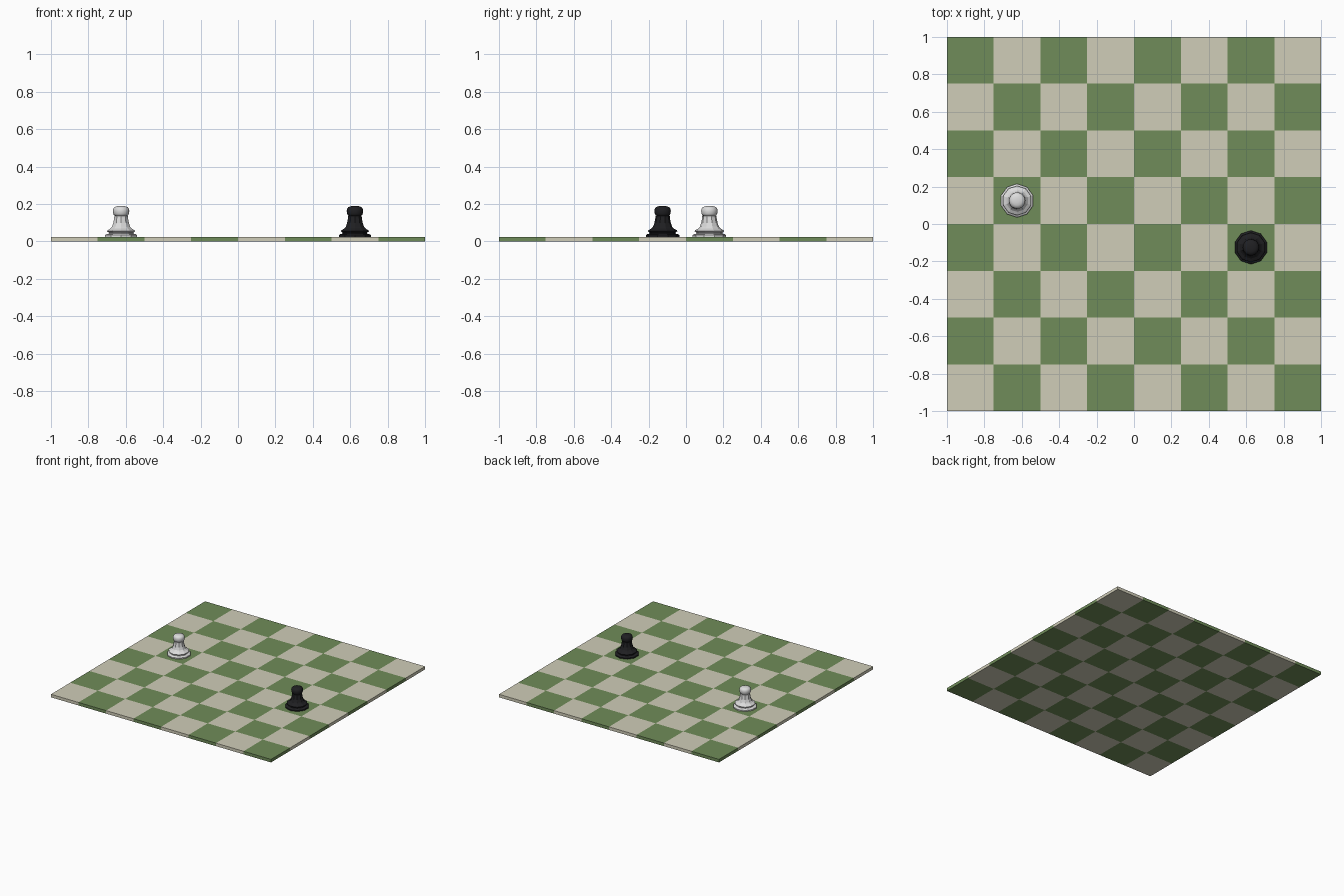
import bpy, bmesh, math

cube = bpy.data.objects.get("Cube")
if cube:
    bpy.data.objects.remove(cube, do_unlink=True)


def material(name, rgb):
    m = bpy.data.materials.new(name)
    m.use_nodes = True
    m.diffuse_color = (*rgb, 1)
    bsdf = next(n for n in m.node_tree.nodes if n.type == 'BSDF_PRINCIPLED')
    bsdf.inputs["Base Color"].default_value = (*rgb, 1)
    return m


CREAM = material("cream", (0.63, 0.61, 0.48))
GREEN = material("green", (0.16, 0.265, 0.10))
WHITE = material("white", (0.72, 0.72, 0.72))
BLACK = material("black", (0.014, 0.014, 0.016))

THICK = 0.025   # board thickness
SQUARE = 0.25   # side of one square


def finish(bm, name, mats, location=(0, 0, 0)):
    bmesh.ops.recalc_face_normals(bm, faces=bm.faces)
    mesh = bpy.data.meshes.new(name)
    bm.to_mesh(mesh)
    bm.free()
    for m in mats:
        mesh.materials.append(m)
    obj = bpy.data.objects.new(name, mesh)
    obj.location = location
    bpy.context.collection.objects.link(obj)
    return obj


def make_board():
    bm = bmesh.new()
    bmesh.ops.create_grid(bm, x_segments=8, y_segments=8, size=1)
    ext = bmesh.ops.extrude_face_region(bm, geom=bm.faces[:], use_keep_orig=True)
    top = [v for v in ext["geom"] if isinstance(v, bmesh.types.BMVert)]
    bmesh.ops.translate(bm, verts=top, vec=(0, 0, THICK))
    # checker rule, also carried down the edges
    for f in bm.faces:
        c = f.calc_center_median() * 0.999
        i, j = (math.floor((k + 1) / SQUARE) for k in (c.x, c.y))
        f.material_index = (i + j) % 2
    return finish(bm, "board", [CREAM, GREEN])


def lathe(name, profile, sides, mat, location):
    """Turn (radius, height) points round z; the ends are capped."""
    bm = bmesh.new()
    rings = []
    for r, z in profile:
        rings.append([bm.verts.new((r * math.sin(math.tau * k / sides),
                                    r * math.cos(math.tau * k / sides), z))
                      for k in range(sides)])
    for a, b in zip(rings, rings[1:]):
        for k in range(sides):
            n = (k + 1) % sides
            bm.faces.new((a[k], a[n], b[n], b[k]))
    bm.faces.new(rings[0])
    bm.faces.new(rings[-1])
    return finish(bm, name, [mat], location)


# heights are measured from the top of the board
BODY = [(0.090, 0.0), (0.090, 0.009), (0.083, 0.014), (0.069, 0.017),
        (0.069, 0.022), (0.079, 0.030), (0.076, 0.035), (0.060, 0.044),
        (0.051, 0.054), (0.044, 0.074), (0.039, 0.100), (0.038, 0.112)]
HEAD = [(0.028, 0.110), (0.038, 0.115), (0.042, 0.124), (0.044, 0.138),
        (0.042, 0.150), (0.036, 0.158), (0.025, 0.163), (0.010, 0.165)]


def make_pawn(prefix, x, y, mat):
    loc = (x, y, THICK)
    lathe(prefix + "_pawn_body", BODY, 10, mat, loc)
    head = lathe(prefix + "_pawn_head", HEAD, 20, mat, loc)
    for p in head.data.polygons:
        p.use_smooth = True


make_board()
make_pawn("white", -0.625, 0.125, WHITE)
make_pawn("black", 0.625, -0.125, BLACK)
